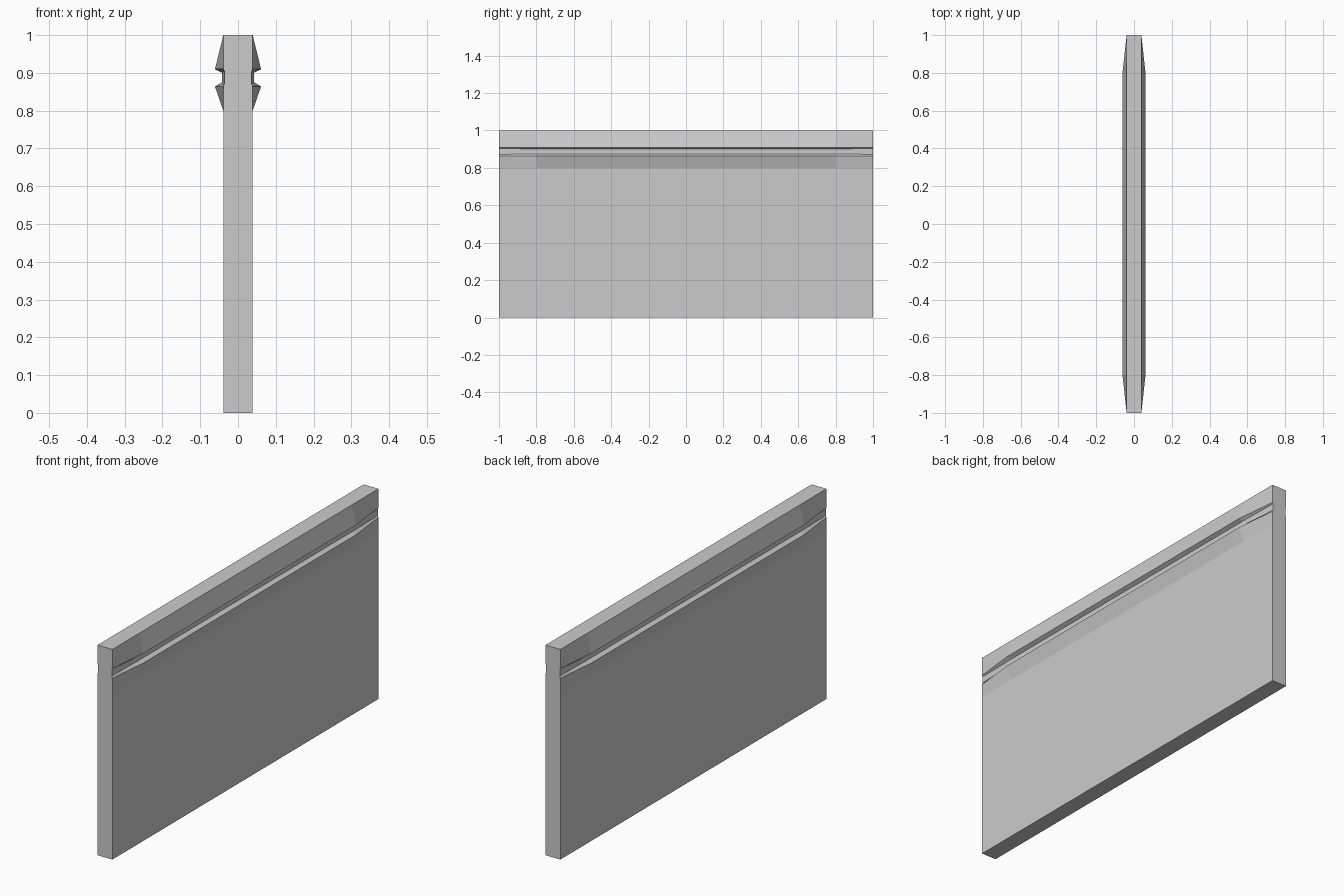
import bpy, bmesh

if "Cube" in bpy.data.objects:
    bpy.data.objects.remove(bpy.data.objects["Cube"])

# Half cross-section (x, z) of panel with grooved rail along the top
full = [(0.039, 0), (0.039, 0.80), (0.061, 0.864), (0.043, 0.875),
        (0.043, 0.901), (0.061, 0.91), (0.039, 1)]
# At the ends the rail tapers flush, leaving only a shallow notch
end = [(0.039, 0), (0.039, 0.80), (0.039, 0.864), (0.036, 0.872),
       (0.036, 0.904), (0.039, 0.91), (0.039, 1)]


def loft(name, sections):
    """Skin mirrored half-profiles placed along y."""
    bm = bmesh.new()
    rings = []
    for y, half in sections:
        outline = half + [(-x, z) for x, z in reversed(half)]
        rings.append([bm.verts.new((x, y, z)) for x, z in outline])
    n = len(rings[0])
    for a, b in zip(rings, rings[1:]):
        for i in range(n):
            j = (i + 1) % n
            bm.faces.new((a[i], a[j], b[j], b[i]))
    bm.faces.new(rings[0])
    bm.faces.new(rings[-1])
    bmesh.ops.recalc_face_normals(bm, faces=bm.faces)
    mesh = bpy.data.meshes.new(name)
    bm.to_mesh(mesh)
    bm.free()
    obj = bpy.data.objects.new(name, mesh)
    bpy.context.collection.objects.link(obj)
    return obj


# Wall panel with tapered rail on both sides
loft("wall_panel", [(-1, end), (-0.8, full), (0.8, full), (1, end)])
